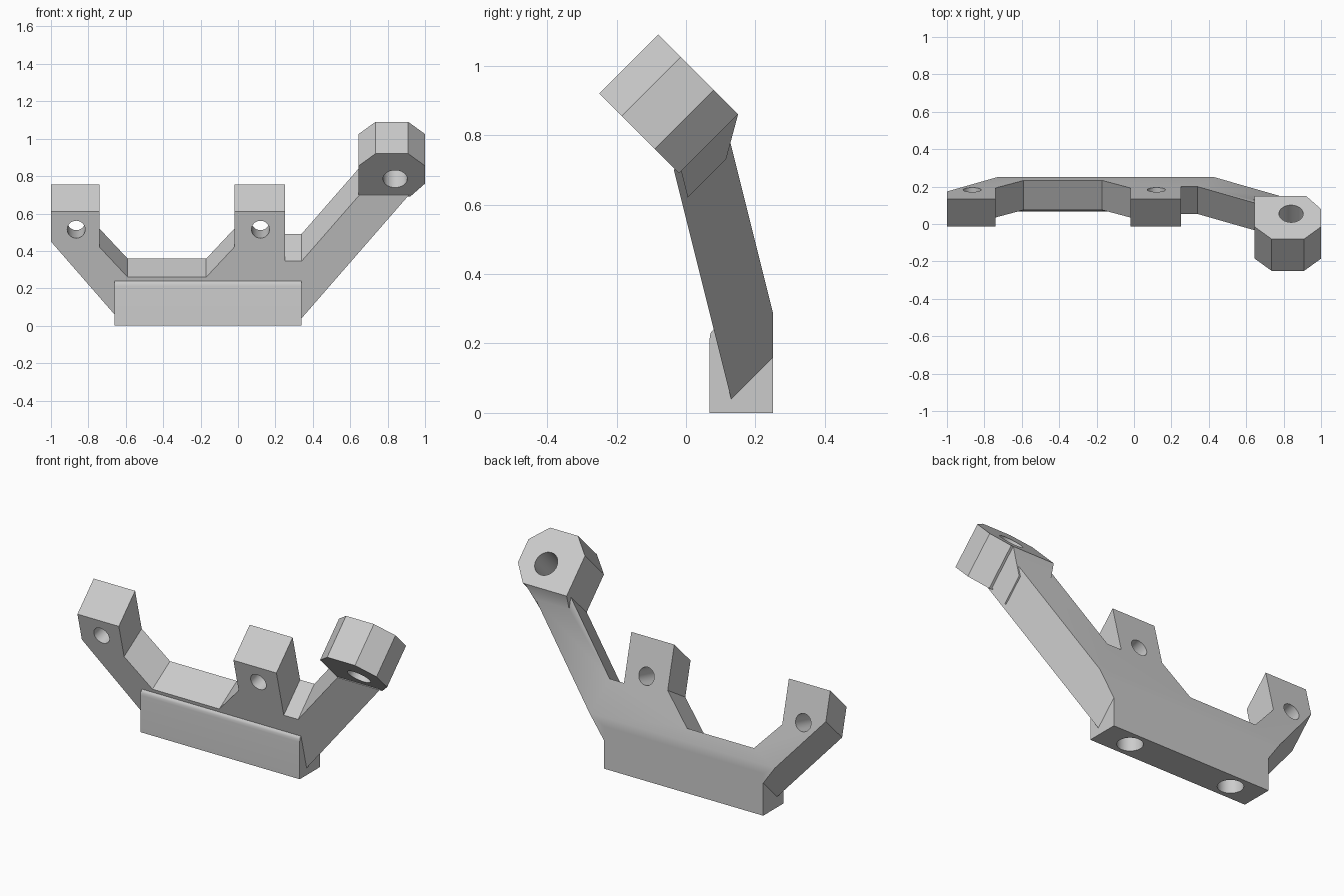
import bpy, bmesh, math
from mathutils import Vector, Matrix

cube = bpy.data.objects.get("Cube")
if cube:
    bpy.data.objects.remove(cube, do_unlink=True)

grey = bpy.data.materials.new("plain grey")
grey.use_nodes = True
grey.diffuse_color = (0.6, 0.6, 0.6, 1)
grey.node_tree.nodes["Principled BSDF"].inputs["Base Color"].default_value = (0.6, 0.6, 0.6, 1)

LEAN = Vector((0, -0.2425, 0.970))      # up along the leaning plate
PLATE_NORMAL = Vector((0, 0.970, 0.2425))
AXIS = Vector((0, 1, 1))                # direction of the slanted cuts


def front_y(z):
    return 0.14 - 0.25 * z


def prism(name, start, sweep, planes=()):
    """Close a loop swept along per-point vectors, then trim it by planes."""
    bm = bmesh.new()
    a = [bm.verts.new(p) for p in start]
    b = [bm.verts.new(Vector(p) + s) for p, s in zip(start, sweep)]
    n = len(a)
    bm.faces.new(a)
    bm.faces.new(b[::-1])
    for i in range(n):
        j = (i + 1) % n
        bm.faces.new((a[j], a[i], b[i], b[j]))
    for co, no in planes:
        geom = bm.verts[:] + bm.edges[:] + bm.faces[:]
        cut = bmesh.ops.bisect_plane(bm, geom=geom, plane_co=co, plane_no=no, clear_outer=True)
        rim = [e for e in cut["geom_cut"] if isinstance(e, bmesh.types.BMEdge)]
        bmesh.ops.holes_fill(bm, edges=rim, sides=0)
    bmesh.ops.recalc_face_normals(bm, faces=bm.faces[:])
    me = bpy.data.meshes.new(name)
    bm.to_mesh(me)
    bm.free()
    me.materials.append(grey)
    ob = bpy.data.objects.new(name, me)
    bpy.context.collection.objects.link(ob)
    return ob


def drill(name, centre, axis, radius, length):
    bm = bmesh.new()
    turn = Vector(axis).to_track_quat("Z", "Y").to_matrix().to_4x4()
    bmesh.ops.create_cone(bm, cap_ends=True, segments=48, radius1=radius, radius2=radius,
                          depth=length, matrix=Matrix.Translation(centre) @ turn)
    me = bpy.data.meshes.new(name)
    bm.to_mesh(me)
    bm.free()
    me.materials.append(grey)
    ob = bpy.data.objects.new(name, me)
    bpy.context.collection.objects.link(ob)
    return ob


def combine(target, other, operation):
    mod = target.modifiers.new(operation.lower(), "BOOLEAN")
    mod.operation, mod.object, mod.solver = operation, other, "EXACT"
    bpy.context.view_layer.objects.active = target
    bpy.ops.object.modifier_apply(modifier=mod.name)
    bpy.data.objects.remove(other, do_unlink=True)


# Leaning frame: front outline as x, z and rise of the cut towards the back
STEEP, SHALLOW = 1.0, 0.625
outline = [
    (-0.66, 0.06, STEEP), (0.34, 0.04, STEEP), (0.915, 0.70, STEEP), (0.65, 0.70, STEEP),
    (0.34, 0.345, STEEP), (0.25, 0.345, STEEP), (0.25, 0.61, STEEP), (-0.02, 0.61, STEEP),
    (-0.02, 0.42, SHALLOW), (-0.17, 0.26, SHALLOW), (-0.59, 0.26, SHALLOW),
    (-0.74, 0.42, SHALLOW), (-0.74, 0.61, STEEP), (-1, 0.61, STEEP), (-1, 0.45, STEEP),
]
bracket = prism("bracket",
                [(x, front_y(z), z) for x, z, _ in outline],
                [Vector((0, 0.4, 0.4 * rise)) for _, _, rise in outline],
                [((0, 0.25, 0), (0, 1, 0)), ((0, 0.25, 0.29), PLATE_NORMAL)])

# Base block with a rounded front upper edge
section = [(0.068, 0), (0.25, 0), (0.25, 0.24), (0.08, 0.24), (0.073, 0.234), (0.069, 0.224), (0.068, 0.21)]
base = prism("base_block", [(-0.66, y, z) for y, z in section], [Vector((1, 0, 0))] * len(section))

# Octagonal head, and the foot that carries it on the arm
octagon = [(0.735, 0.92), (0.91, 0.92), (1, 0.855), (1, 0.76), (0.92, 0.69), (0.645, 0.69), (0.645, 0.855)]
head = prism("octagonal_head", [(x, 0.67 - z, z) for x, z in octagon], [AXIS * 0.17] * len(octagon))

foot_outline = [(0.645, 0.62), (0.84, 0.62), (0.91, 0.70), (0.645, 0.70)]
foot = prism("head_foot", [(x, front_y(z) + 0.02, z) for x, z in foot_outline],
             [AXIS * 0.4] * len(foot_outline),
             [((0, 0.15, 0.86), (0, 0.966, -0.258)), ((0, 0.15, 0.86), AXIS)])

for part in (base, foot, head):
    combine(bracket, part, "UNION")

# Bolt holes: two pads, the head and two blind holes underneath
for x in (-0.865, 0.12):
    combine(bracket, drill("pad_hole", (x, 0.10, 0.537), PLATE_NORMAL, 0.048, 0.5), "DIFFERENCE")
combine(bracket, drill("head_hole", (0.84, -0.03, 0.87), AXIS, 0.065, 0.5), "DIFFERENCE")
for x in (0.16, -0.49):
    combine(bracket, drill("base_hole", (x, 0.16, 0.1), (0, 0, 1), 0.066, 0.2), "DIFFERENCE")

bpy.context.view_layer.objects.active = bracket
bracket.select_set(True)
bpy.ops.object.shade_smooth_by_angle(angle=math.radians(30))
